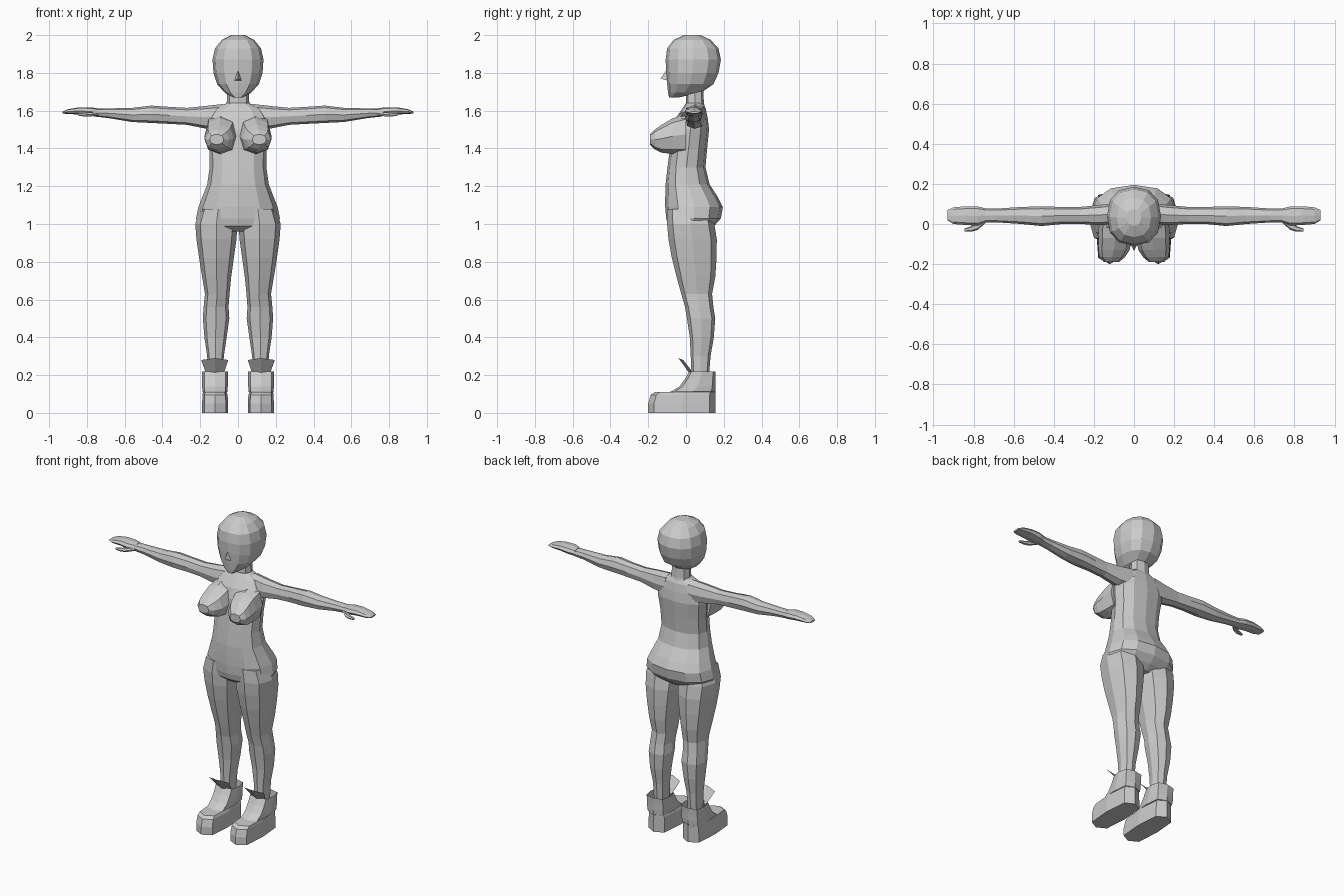
import bpy, bmesh, math


def make(name, verts, faces, mirror=False):
    mesh = bpy.data.meshes.new(name)
    bm = bmesh.new()
    vs = [bm.verts.new(v) for v in verts]
    for f in faces:
        bm.faces.new([vs[i] for i in f])
    bmesh.ops.recalc_face_normals(bm, faces=bm.faces)
    bm.to_mesh(mesh)
    bm.free()
    ob = bpy.data.objects.new(name, mesh)
    bpy.context.collection.objects.link(ob)
    if mirror:
        ob.modifiers.new("Mirror", 'MIRROR').use_mirror_merge = False
    return ob


def loft(name, axis, rings, n=8, power=0.8, mirror=False, cap_end=True):
    """Rings are (position on axis, min a, max a, min b, max b)."""
    verts = []
    for t, a0, a1, b0, b1 in rings:
        for i in range(n):
            ang = 2 * math.pi * i / n
            c, s = math.cos(ang), math.sin(ang)
            a = (a0 + a1) / 2 + (a1 - a0) / 2 * math.copysign(abs(c) ** power, c)
            b = (b0 + b1) / 2 + (b1 - b0) / 2 * math.copysign(abs(s) ** power, s)
            verts.append({'x': (t, a, b), 'y': (a, t, b), 'z': (a, b, t)}[axis])
    faces = [list(range(n))]
    for r in range(len(rings) - 1):
        for i in range(n):
            j = (i + 1) % n
            faces.append([r * n + i, r * n + j, (r + 1) * n + j, (r + 1) * n + i])
    if cap_end:
        faces.append([(len(rings) - 1) * n + i for i in range(n)])
    return make(name, verts, faces, mirror)


def sym(rows):
    """Rows (z, half width, front, back) to symmetric rings."""
    return [(z, -w, w, f, b) for z, w, f, b in rows]


# Head, nose and neck
loft("head", 'z', sym([
    (1.67, 0.025, -0.09, -0.04), (1.695, 0.07, -0.095, 0.08),
    (1.74, 0.11, -0.1, 0.145), (1.8, 0.13, -0.105, 0.172),
    (1.87, 0.135, -0.108, 0.185), (1.93, 0.122, -0.1, 0.172),
    (1.975, 0.085, -0.065, 0.13), (2.0, 0.035, -0.01, 0.075)]), n=12, power=0.85)
make("nose", [(-0.018, -0.1, 1.76), (0.018, -0.1, 1.76), (0, -0.1, 1.82),
              (0, -0.135, 1.77)], [(0, 1, 3), (1, 2, 3), (2, 0, 3), (0, 2, 1)])
loft("neck", 'z', sym([(1.58, 0.075, -0.01, 0.11), (1.64, 0.06, 0.0, 0.095),
                       (1.73, 0.055, 0.0, 0.09)]))

# Torso with hips and buttocks
loft("torso", 'z', sym([
    (0.96, 0.1, -0.06, 0.11), (0.99, 0.205, -0.095, 0.15),
    (1.03, 0.222, -0.105, 0.185), (1.09, 0.21, -0.11, 0.195),
    (1.14, 0.19, -0.11, 0.17), (1.21, 0.163, -0.108, 0.125),
    (1.3, 0.15, -0.098, 0.103), (1.4, 0.152, -0.085, 0.112),
    (1.5, 0.165, -0.075, 0.122), (1.56, 0.155, -0.055, 0.115),
    (1.61, 0.125, -0.02, 0.105), (1.64, 0.06, 0.0, 0.09)]), n=12, power=0.85)
loft("breast", 'y', [
    (0.0, 0.01, 0.175, 1.37, 1.58), (-0.07, 0.008, 0.178, 1.37, 1.56),
    (-0.13, 0.022, 0.178, 1.378, 1.525), (-0.165, 0.045, 0.172, 1.395, 1.5),
    (-0.19, 0.075, 0.15, 1.42, 1.475)], mirror=True)

# Arms, hands and thumbs
loft("arm", 'x', [
    (0.08, 0.0, 0.105, 1.5, 1.635), (0.17, -0.005, 0.095, 1.505, 1.625),
    (0.27, 0.0, 0.085, 1.525, 1.615), (0.36, 0.0, 0.085, 1.53, 1.62),
    (0.46, -0.01, 0.088, 1.535, 1.627), (0.56, 0.0, 0.085, 1.54, 1.615),
    (0.68, 0.008, 0.077, 1.56, 1.612), (0.75, 0.008, 0.078, 1.568, 1.61)], mirror=True)
loft("hand", 'x', [
    (0.74, 0.008, 0.078, 1.568, 1.612), (0.78, -0.008, 0.088, 1.572, 1.618),
    (0.84, -0.005, 0.088, 1.58, 1.618), (0.9, 0.0, 0.083, 1.582, 1.608),
    (0.93, 0.018, 0.07, 1.585, 1.595)], mirror=True)
loft("thumb", 'x', [
    (0.74, 0.005, 0.03, 1.575, 1.595), (0.78, -0.03, 0.01, 1.568, 1.592),
    (0.81, -0.038, -0.01, 1.568, 1.588), (0.845, -0.038, -0.022, 1.572, 1.584)],
    n=6, mirror=True)

# Legs
loft("leg", 'z', [
    (0.18, 0.08, 0.16, 0.03, 0.12), (0.3, 0.075, 0.163, 0.025, 0.13),
    (0.4, 0.06, 0.178, 0.02, 0.147), (0.5, 0.046, 0.186, 0.005, 0.155),
    (0.56, 0.05, 0.182, -0.005, 0.145), (0.63, 0.045, 0.175, -0.025, 0.138),
    (0.72, 0.036, 0.19, -0.05, 0.155), (0.82, 0.022, 0.206, -0.075, 0.162),
    (0.92, 0.008, 0.22, -0.093, 0.163), (1.0, 0.003, 0.226, -0.1, 0.15),
    (1.08, 0.01, 0.2, -0.1, 0.13)], mirror=True)

# Boots with open shafts and flared tongues
loft("boot", 'z', [
    (0.0, 0.052, 0.19, -0.2, 0.155), (0.05, 0.052, 0.19, -0.2, 0.155),
    (0.095, 0.055, 0.188, -0.187, 0.155), (0.11, 0.06, 0.186, -0.165, 0.155),
    (0.112, 0.056, 0.188, -0.08, 0.155), (0.14, 0.054, 0.19, -0.035, 0.155),
    (0.18, 0.054, 0.19, -0.005, 0.155), (0.22, 0.054, 0.19, 0.018, 0.157)],
    power=0.55, mirror=True, cap_end=False)
make("boot_tongue", [
    (0.075, 0.04, 0.21), (0.122, 0.018, 0.21), (0.17, 0.04, 0.21),
    (0.052, -0.015, 0.28), (0.122, -0.04, 0.29), (0.195, -0.015, 0.28)],
    [(0, 1, 4, 3), (1, 2, 5, 4)], mirror=True)
